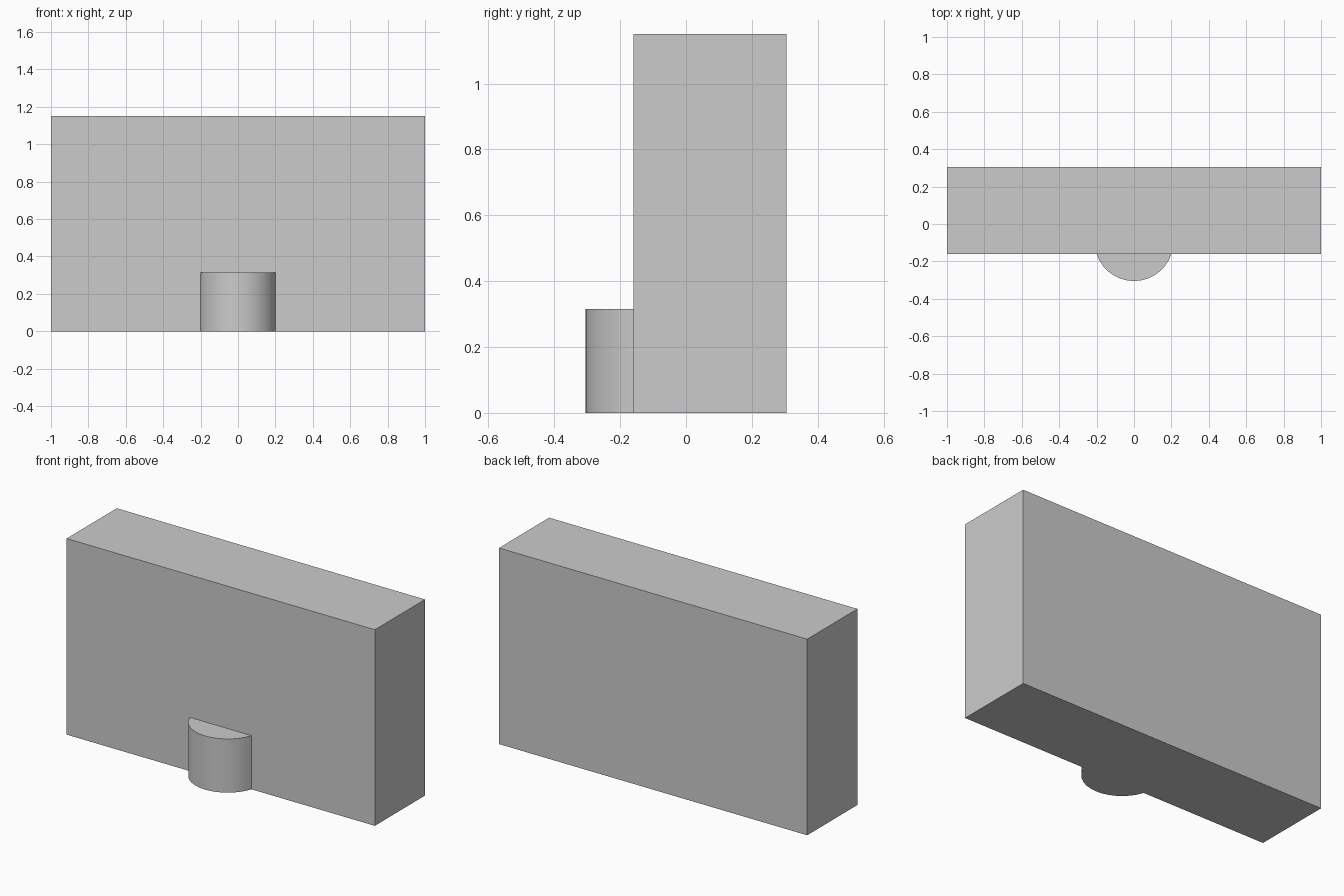
import bpy, bmesh
from math import radians, sin, cos, asin

old = bpy.data.objects.get("Cube")
if old:
    bpy.data.objects.remove(old, do_unlink=True)

grey = bpy.data.materials.new("plain grey")
grey.use_nodes = True
colour = (0.6, 0.6, 0.6, 1)
grey.diffuse_color = colour
grey.node_tree.nodes["Principled BSDF"].inputs["Base Color"].default_value = colour

FRONT, BACK = -0.16, 0.305


def prism(name, outline, height):
    """Extrude a flat outline up from the ground."""
    bm = bmesh.new()
    base = bm.faces.new([bm.verts.new((x, y, 0)) for x, y in outline])
    top = bmesh.ops.extrude_face_region(bm, geom=[base])["geom"]
    verts = [v for v in top if isinstance(v, bmesh.types.BMVert)]
    bmesh.ops.translate(bm, verts=verts, vec=(0, 0, height))
    bmesh.ops.recalc_face_normals(bm, faces=bm.faces)
    mesh = bpy.data.meshes.new(name)
    bm.to_mesh(mesh)
    bm.free()
    mesh.materials.append(grey)
    obj = bpy.data.objects.new(name, mesh)
    bpy.context.collection.objects.link(obj)
    return obj


# Main slab
prism("wall_block", [(-1, FRONT), (1, FRONT), (1, BACK), (-1, BACK)], 1.15)

# Rounded step on the front: an arc closed by a chord on the wall
half_width, depth = 0.2, 0.145
radius = (half_width ** 2 + depth ** 2) / (2 * depth)
centre_y = FRONT - depth + radius
sweep = asin(half_width / radius)
steps = 14
arc = [(radius * sin(a), centre_y - radius * cos(a))
       for a in (sweep * (2 * i / steps - 1) for i in range(steps + 1))]
step = prism("rounded_step", arc, 0.315)

# Smooth curve with sharp rims
bpy.ops.object.select_all(action='DESELECT')
step.select_set(True)
bpy.context.view_layer.objects.active = step
bpy.ops.object.shade_smooth_by_angle(angle=radians(30))
